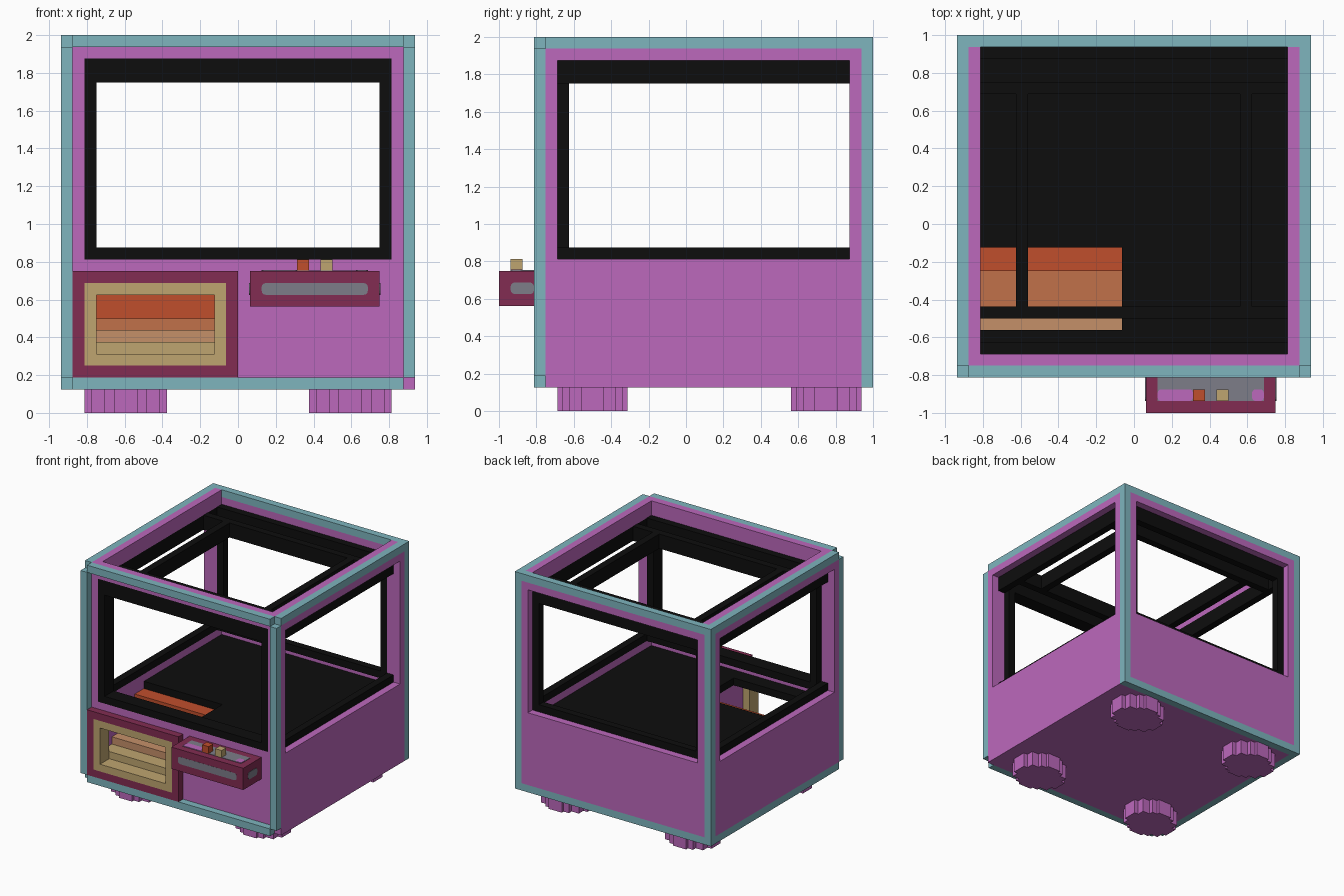
import bpy, bmesh, math
from mathutils import Vector

cube = bpy.data.objects.get("Cube")
if cube:
    bpy.data.objects.remove(cube, do_unlink=True)


def material(name, rgb):
    lin = [((c / 255 + 0.055) / 1.055) ** 2.4 if c > 10 else c / 255 / 12.92 for c in rgb]
    m = bpy.data.materials.new(name)
    m.use_nodes = True
    m.diffuse_color = (*lin, 1)
    m.node_tree.nodes["Principled BSDF"].inputs["Base Color"].default_value = (*lin, 1)
    return m


PINK = material("orchid pink", (188, 104, 188))
TEAL = material("pale teal", (126, 181, 190))
BLACK = material("black", (13, 13, 13))
MAROON = material("maroon", (130, 44, 82))
TAN = material("tan", (191, 165, 112))
RED = material("burnt orange", (192, 78, 44))
ORANGE = material("soft orange", (193, 113, 74))
PEACH = material("peach", (197, 144, 105))
GREY = material("grey", (125, 125, 137))

U = 1 / 16  # all parts sit on a grid of this step


def finish(name, bm, mat):
    bmesh.ops.recalc_face_normals(bm, faces=bm.faces)
    me = bpy.data.meshes.new(name)
    bm.to_mesh(me)
    bm.free()
    me.materials.append(mat)
    ob = bpy.data.objects.new(name, me)
    bpy.context.collection.objects.link(ob)
    return ob


def boxes(name, mat, *spans):
    """One object from boxes (x0, x1, y0, y1, z0, z1), in grid steps."""
    bm = bmesh.new()
    for x0, x1, y0, y1, z0, z1 in spans:
        vs = bmesh.ops.create_cube(bm, size=1)["verts"]
        for v in vs:
            v.co = Vector(((x0 if v.co.x < 0 else x1) * U,
                           (y0 if v.co.y < 0 else y1) * U,
                           (z0 if v.co.z < 0 else z1) * U))
    return finish(name, bm, mat)


def ring_xz(x0, x1, z0, z1, hx0, hx1, hz0, hz1, y0, y1):
    """Upright rectangular frame facing y, as four boxes."""
    return [(x0, hx0, y0, y1, z0, z1), (hx1, x1, y0, y1, z0, z1),
            (hx0, hx1, y0, y1, z0, hz0), (hx0, hx1, y0, y1, hz1, z1)]


def prism(name, mat, points, depth, place):
    """Extrude a 2D outline; place maps (a, b, height) to a position."""
    bm = bmesh.new()
    lo = [bm.verts.new(place(a, b, 0)) for a, b in points]
    hi = [bm.verts.new(place(a, b, depth)) for a, b in points]
    bm.faces.new(lo)
    bm.faces.new(hi)
    n = len(points)
    for i in range(n):
        bm.faces.new((lo[i], lo[(i + 1) % n], hi[(i + 1) % n], hi[i]))
    return finish(name, bm, mat)


def rounded(a0, a1, b0, b1, r):
    """Outline of a rounded rectangle."""
    pts = []
    for i, (ca, cb) in enumerate(((a1 - r, b1 - r), (a0 + r, b1 - r), (a0 + r, b0 + r), (a1 - r, b0 + r))):
        for k in range(4):
            t = math.radians(90 * i + 30 * k)
            pts.append((ca + r * math.cos(t), cb + r * math.sin(t)))
    return pts


# Side walls with large windows; the outer half leaves room for the trim
for side, s, bottom in (("left", 1, 2), ("right", -1, 3)):
    def sx(a, b, *rest):
        return (min(a * s, b * s), max(a * s, b * s), *rest)
    spans = []
    for a, b, z0, z1, y1 in ((13, 14, 2, 32, 15), (14, 15, bottom, 31, 15)):
        spans += [sx(a, b, -12, y1, z0, 13), sx(a, b, -12, y1, 30, z1),
                  sx(a, b, -12, -11, 13, 30), sx(a, b, 14, y1, 13, 30)]
    boxes(side + "_wall", PINK, *spans)
    boxes(side + "_window_trim", BLACK, sx(13, 14, -11, 14, 13, 14), sx(13, 14, -11, 14, 28, 30))
    boxes(side + "_top_edge", TEAL, sx(14, 15, -12, 15, 31, 32))
    boxes(side + "_front_post", TEAL, sx(14, 15, -13, -12, 3, 31))
    boxes(side + "_back_post", TEAL, sx(14, 15, 15, 16, 2, 32))
boxes("right_bottom_edge", TEAL, (-15, -14, -12, 15, 2, 3))

# Front and back edge beams
boxes("front_beams", TEAL, (-14, 14, -13, -12, 2, 3), (-14, 14, -13, -12, 31, 32))
boxes("back_beams", TEAL, (-14, 14, 15, 16, 2, 3), (-14, 14, 15, 16, 31, 32))

# Front wall with window and chute openings
boxes("front_wall", PINK,
      (-13, 13, -12, -11, 30, 32), (-13, 13, -12, -11, 12, 13),
      (-1, 13, -12, -11, 2, 12), (-13, -1, -12, -11, 2, 4), (-13, -1, -12, -11, 11, 12))
boxes("front_window_trim", BLACK, *ring_xz(-13, 13, 13, 30, -12, 12, 14, 28, -12, -10))

# Back wall and its inner window trim
boxes("back_wall", PINK, *ring_xz(-14, 14, 3, 31, -13, 13, 13, 30, 15, 16))
boxes("back_window_trim", BLACK, *ring_xz(-13, 13, 13, 30, -12, 12, 14, 28, 14, 15))

# Base plate and display floor with the chute hole
boxes("base_plate", PINK, (-14, 14, -12, 15, 2, 3))
boxes("display_floor", BLACK, (-1, 13, -11, 15, 11, 12),
      (-13, -1, -2, 15, 11, 12), (-13, -1, -11, -9, 11, 12))

# Overhead rails
boxes("overhead_rails", BLACK,
      (-13, 13, -8, -7, 28, 30), (-13, 13, 11, 12, 28, 30),
      (-10, -9, -7, 11, 28, 30), (9, 10, -7, 11, 28, 30))

# Prize chute: stepped slide, side wall and door surround
boxes("chute_side_wall", PINK, (-1, 0, -11, -1, 3, 11))
boxes("slide_top_step", RED, (-13, -1, -4, -2, 3, 11))
boxes("slide_upper_step", ORANGE, (-13, -1, -7, -4, 3, 8))
boxes("slide_middle_step", PEACH, (-13, -1, -9, -7, 3, 7))
boxes("slide_lower_step", TAN, (-13, -1, -11, -9, 3, 6))
boxes("chute_door_surround", MAROON, *ring_xz(-14, 0, 3, 12, -13, -1, 4, 11, -13, -12))
boxes("chute_door_frame", TAN, *ring_xz(-13, -1, 4, 11, -12, -2, 5, 10, -13, -11))

# Control panel with inlays and buttons
boxes("control_panel", MAROON, (1, 12, -16, -12, 9, 12))
prism("panel_front_inlay", GREY, rounded(2, 11, 10, 11, 0.35), 0.08,
      lambda a, b, h: (a * U, (-16 - h) * U + 0.004, b * U))
for name, x, d in (("left", 12, 1), ("right", 1, -1)):
    prism("panel_" + name + "_inlay", GREY, rounded(-15, -13, 10, 11, 0.35), 0.06,
          lambda a, b, h, x=x, d=d: ((x + d * h) * U, a * U, b * U))
boxes("panel_top_inlay", GREY, (2, 11, -15, -13, 12, 12.05))
for name, x0, x1 in (("long", 2, 5), ("round", 10, 11)):
    prism("panel_" + name + "_patch", PINK, rounded(x0, x1, -15, -14, 0.3), 0.05,
          lambda a, b, h: (a * U, b * U, (12.05 + h) * U))
boxes("orange_button", RED, (5, 6, -15, -14, 12, 13))
boxes("tan_button", TAN, (7, 8, -15, -14, 12, 13))

# Stepped round feet
quarter = [(3.5, 1), (2.9, 1), (2.9, 2), (1.8, 2), (1.8, 2.6), (1, 2.6), (1, 3)]
outline = (quarter + [(-a, b) for a, b in reversed(quarter)]
           + [(-a, -b) for a, b in quarter] + [(a, -b) for a, b in reversed(quarter)])
for side, cx in (("left", 9.5), ("right", -9.5)):
    for end, cy in (("front", -8), ("back", 12)):
        prism(end + "_" + side + "_foot", PINK, outline, 2,
              lambda a, b, h, cx=cx, cy=cy: ((cx + a) * U, (cy + b) * U, h * U))
